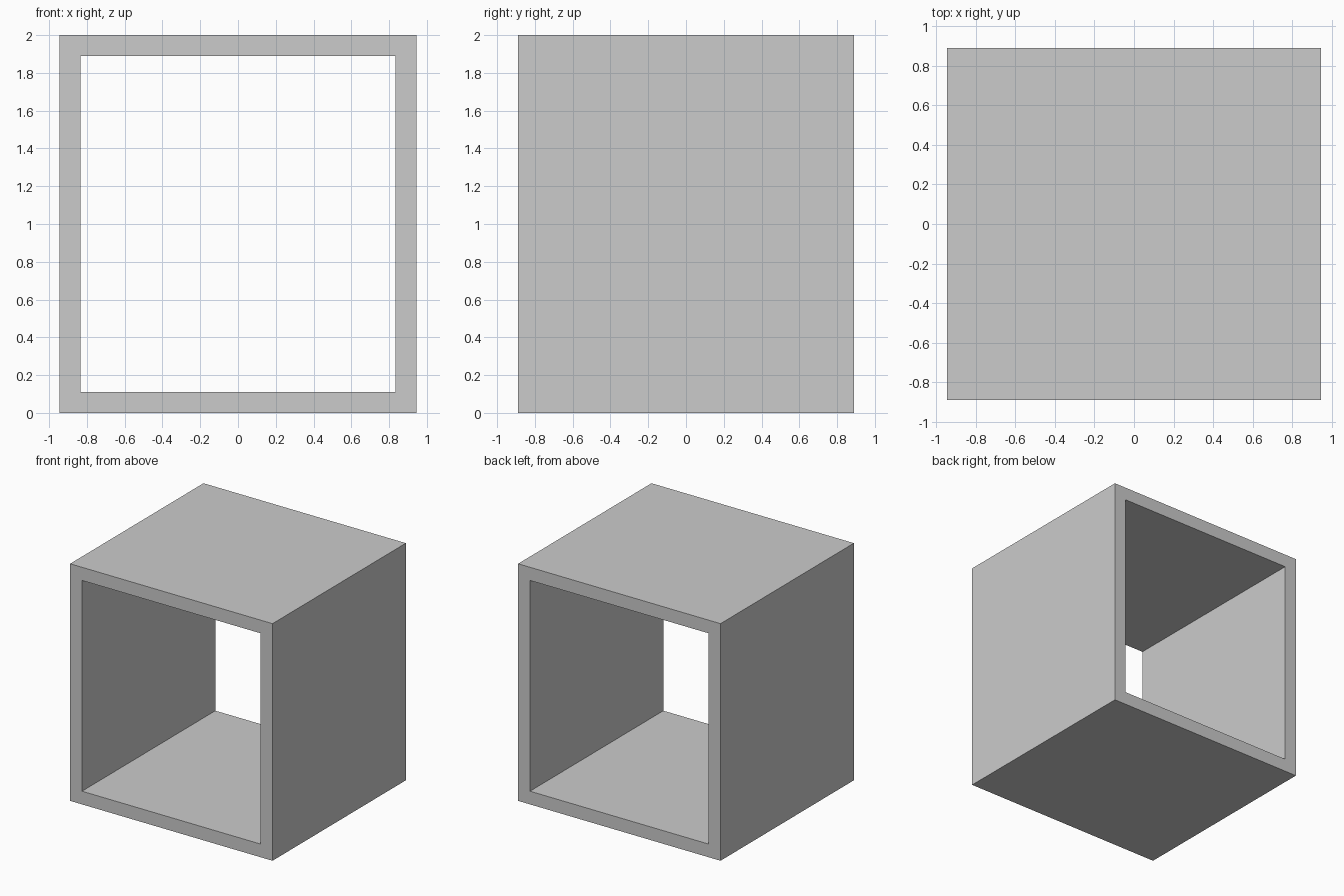
import bpy

if "Cube" in bpy.data.objects:
    bpy.data.objects.remove(bpy.data.objects["Cube"])

T = 1 / 9            # board thickness
W, D, H = 17 / 9, 16 / 9, 2.0


def board(name, size, centre):
    bpy.ops.mesh.primitive_cube_add(size=1, location=centre)
    ob = bpy.context.object
    ob.name = name
    ob.scale = size
    bpy.ops.object.transform_apply(location=False, rotation=False, scale=True)
    return ob


# Top and bottom boards span the full width
for name, z in (("bottom_board", T / 2), ("top_board", H - T / 2)):
    board(name, (W, D, T), (0, 0, z))

# Side boards stand between them, leaving front and back open
for name, s in (("left_board", -1), ("right_board", 1)):
    board(name, (T, D, H - 2 * T), (s * (W - T) / 2, 0, H / 2))
